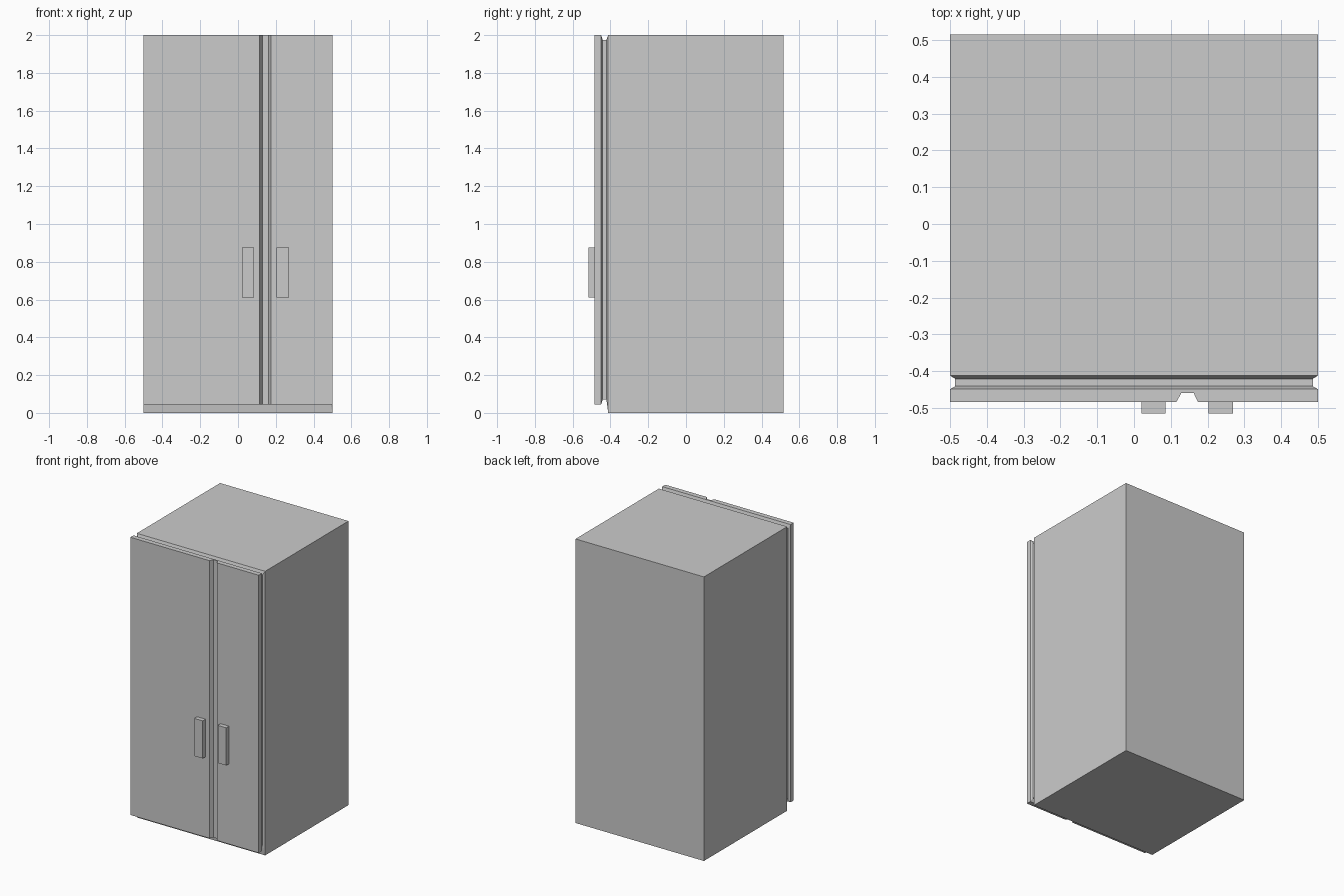
import bpy, bmesh

if "Cube" in bpy.data.objects:
    bpy.data.objects.remove(bpy.data.objects["Cube"])


def finish(bm, name):
    bmesh.ops.remove_doubles(bm, verts=bm.verts, dist=0.0005)
    bmesh.ops.recalc_face_normals(bm, faces=bm.faces)
    mesh = bpy.data.meshes.new(name)
    bm.to_mesh(mesh)
    bm.free()
    obj = bpy.data.objects.new(name, mesh)
    bpy.context.collection.objects.link(obj)
    return obj


# Cabinet: rectangles lofted from back to front, pinched in to form the door gasket groove
# (y, half width, bottom z, top z)
sections = [
    (0.515, 0.5, 0.0, 2.0),
    (-0.412, 0.5, 0.0, 2.0),
    (-0.421, 0.486, 0.07, 1.975),
    (-0.441, 0.486, 0.07, 1.975),
    (-0.449, 0.5, 0.045, 2.0),
]
bm = bmesh.new()
rings = [[bm.verts.new(p) for p in ((-w, y, b), (w, y, b), (w, y, t), (-w, y, t))]
         for y, w, b, t in sections]
bm.faces.new(rings[0])
for r0, r1 in zip(rings, rings[1:]):
    for i in range(4):
        j = (i + 1) % 4
        bm.faces.new((r0[i], r0[j], r1[j], r1[i]))

# Door slab: plan outline with the tapered seam between the two doors, extruded upwards
plan = [(-0.5, -0.449), (-0.5, -0.484), (0.115, -0.484), (0.129, -0.459),
        (0.162, -0.459), (0.174, -0.484), (0.5, -0.484), (0.5, -0.449)]
low = [bm.verts.new((x, y, 0.045)) for x, y in plan]
high = [bm.verts.new((x, y, 2.0)) for x, y in plan]
bm.faces.new(low)
bm.faces.new(high)
for i in range(len(plan) - 1):
    bm.faces.new((low[i], low[i + 1], high[i + 1], high[i]))
finish(bm, "fridge_cabinet_and_doors")

# Handles on either side of the seam
for name, x in (("left_handle", 0.053), ("right_handle", 0.236)):
    bm = bmesh.new()
    bmesh.ops.create_cube(bm, size=1)
    bmesh.ops.scale(bm, vec=(0.066, 0.032, 0.265), verts=bm.verts)
    bmesh.ops.translate(bm, vec=(x, -0.499, 0.743), verts=bm.verts)
    finish(bm, name)
